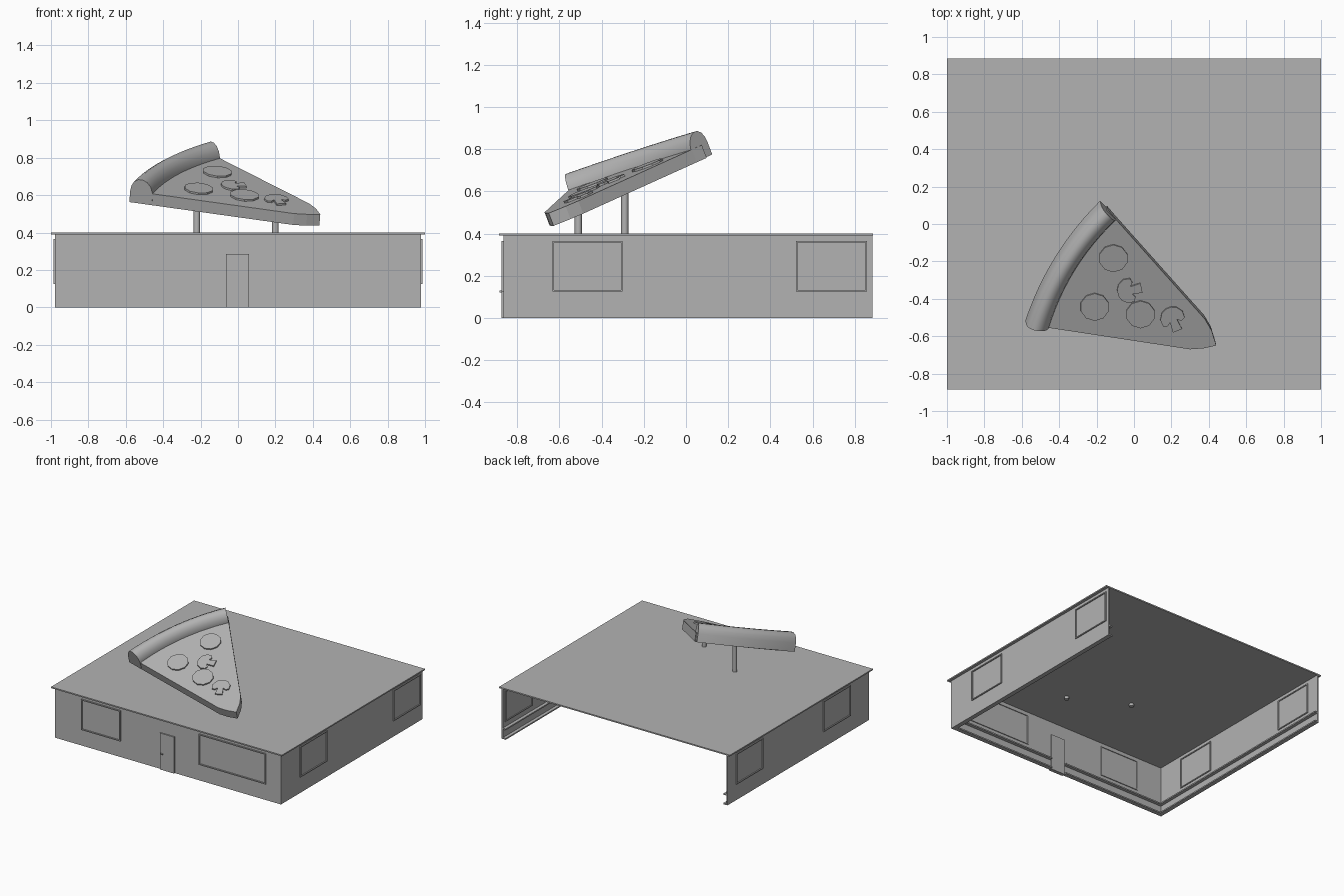
import bpy, bmesh, math
from mathutils import Vector

if "Cube" in bpy.data.objects:
    bpy.data.objects.remove(bpy.data.objects["Cube"])

# Tilted plane carrying the sign: z = A*x + B*y + C
A, B, C = -0.082, 0.379, 0.726
N = Vector((-A, -B, 1)).normalized()

grey = bpy.data.materials.new("mid_grey")
grey.diffuse_color = (0.45, 0.45, 0.45, 1)
grey.use_nodes = True
grey.node_tree.nodes["Principled BSDF"].inputs["Base Color"].default_value = grey.diffuse_color


def make(name, verts, faces, smooth=False):
    me = bpy.data.meshes.new(name)
    me.from_pydata([tuple(v) for v in verts], [], faces)
    bm = bmesh.new()
    bm.from_mesh(me)
    bmesh.ops.recalc_face_normals(bm, faces=bm.faces)
    bm.to_mesh(me)
    bm.free()
    me.materials.append(grey)
    ob = bpy.data.objects.new(name, me)
    bpy.context.collection.objects.link(ob)
    if smooth:
        bpy.ops.object.select_all(action='DESELECT')
        bpy.context.view_layer.objects.active = ob
        ob.select_set(True)
        bpy.ops.object.shade_smooth_by_angle(angle=math.radians(40))
    return ob


def box(name, x0, x1, y0, y1, z0, z1):
    v = [(x, y, z) for x in (x0, x1) for y in (y0, y1) for z in (z0, z1)]
    f = [(0, 1, 3, 2), (4, 6, 7, 5), (0, 4, 5, 1), (2, 3, 7, 6), (0, 2, 6, 4), (1, 5, 7, 3)]
    return make(name, v, f)


def slab(name, outline, height, thick):
    # flat plate lying on the tilted plane, top outline given in plan
    n = len(outline)
    top = [Vector((x, y, A * x + B * y + C + height / N.z)) for x, y in outline]
    v = top + [p - N * thick for p in top]
    f = [tuple(range(n)), tuple(range(2 * n - 1, n - 1, -1))]
    f += [(i, (i + 1) % n, n + (i + 1) % n, n + i) for i in range(n)]
    return make(name, v, f)


def window(name, axis, side, a, b, z0=0.125, z1=0.365):
    # thin frame bars around a pane that is flush with the wall
    w, e = 0.008, 0.008
    bars = [(a, b, z0, z0 + w), (a, b, z1 - w, z1),
            (a, a + w, z0 + w, z1 - w), (b - w, b, z0 + w, z1 - w)]
    outer = side + math.copysign(e, side)
    inner = side - math.copysign(0.016, side)
    lo, hi = sorted((outer, inner))
    for i, (p, q, r, s) in enumerate(bars):
        if axis == 'x':
            box(f"{name}_frame_{i}", lo, hi, p, q, r, s)
        else:
            box(f"{name}_frame_{i}", p, q, lo, hi, r, s)


# Roof and the three walls (open at the back)
box("roof", -1, 1, -0.885, 0.885, 0.39, 0.4)
T, WX, WY = 0.01, 0.978, -0.865
box("front_wall", -WX, WX, WY, WY + T, 0, 0.39)
for s, label in ((-1, "left"), (1, "right")):
    x0, x1 = sorted((s * WX, s * (WX - T)))
    box(label + "_wall", x0, x1, WY + T, 0.884, 0, 0.39)
    # inner ledges at skirting height and floor height
    x0, x1 = sorted((s * (WX - T), s * (WX - 0.035)))
    for z in (0.075, 0.0):
        box(label + "_ledge", x0, x1, WY + T, 0.884, z, z + 0.01)
    # front ledges stop at the door
    x0, x1 = sorted((s * 0.065, s * (WX - 0.035)))
    for z in (0.075, 0.0):
        box("front_ledge_" + label, x0, x1, WY + T, WY + 0.035, z, z + 0.01)

# Windows
window("front_window_left", 'y', WY, -0.748, -0.41)
window("front_window_right", 'y', WY, 0.27, 0.85)
window("right_window_front", 'x', WX, -0.633, -0.30)
window("right_window_back", 'x', WX, 0.52, 0.858)
window("left_window_front", 'x', -WX, -0.633, -0.30)
window("left_window_back", 'x', -WX, 0.45, 0.78)

# Door and handle
box("door", -0.065, 0.058, WY - 0.01, WY + 0.018, 0, 0.285)
box("door_handle", -0.055, -0.038, WY - 0.018, WY - 0.01, 0.122, 0.13)

# Sign poles, passing through the roof
for x, y in ((-0.22, -0.29), (0.2, -0.51)):
    top = A * x + B * y + C + 0.01
    bpy.ops.mesh.primitive_cylinder_add(vertices=16, radius=0.017, depth=top - 0.37,
                                        location=(x, y, (top + 0.37) / 2))
    bpy.context.object.name = "sign_pole"
    bpy.context.object.data.materials.append(grey)
    bpy.ops.object.shade_smooth_by_angle()


def bowed(p, q, t, bow=0.045):
    d = (Vector(q) - Vector(p))
    out = Vector((-d.y, d.x)).normalized()
    return Vector(p) + d * t + out * bow * 4 * t * (1 - t)


# Slice body: straight sides, rounded tip, bowed rear edge under the crust
rear = [tuple(bowed((-0.575, -0.537), (-0.14, 0.075), i / 8)) for i in range(9)]
slab("pizza_slice", rear + [(-0.10, 0.028), (0.38, -0.51), (0.415, -0.57), (0.44, -0.65),
                            (0.37, -0.665), (0.30, -0.67)], 0.05, 0.065)

# Crust: rounded section swept along the bowed rear edge
section = [(0, -0.012), (0, 0.05), (0.04, 0.082), (0.14, 0.105), (0.32, 0.12), (0.52, 0.121),
           (0.72, 0.11), (0.88, 0.088), (0.98, 0.058), (1, 0.03), (1, -0.012)]
steps, m = 12, len(section)
verts, faces = [], []
for i in range(steps + 1):
    t = i / steps
    o = bowed((-0.58, -0.52), (-0.18, 0.12), t)
    n = bowed((-0.46, -0.54), (-0.10, 0.04), t)
    for u, h in section:
        p = o.lerp(n, u)
        verts.append(Vector((p.x, p.y, A * p.x + B * p.y + C)) + N * h)
for i in range(steps):
    for j in range(m):
        k = (j + 1) % m
        faces.append((i * m + j, i * m + k, (i + 1) * m + k, (i + 1) * m + j))
faces += [tuple(range(m)), tuple(range(steps * m, steps * m + m))]
make("crust", verts, faces, smooth=True)

# Round toppings
for cx, cy in ((-0.11, -0.185), (-0.21, -0.445), (0.035, -0.485)):
    ring = [(cx + 0.078 * math.cos(a), cy + 0.073 * math.sin(a))
            for a in (math.tau * (i + 0.5) / 10 for i in range(10))]
    slab("round_topping", ring, 0.06, 0.014)

# Mushroom toppings: half outline mirrored, then turned
half = [(0.026, -0.068), (0.02, -0.012), (0.04, -0.026), (0.062, -0.018),
        (0.064, 0.018), (0.042, 0.05), (0.015, 0.062)]
shape = half + [(-x, y) for x, y in reversed(half)]
for cx, cy, deg in ((-0.026, -0.357, 102), (0.207, -0.508, 22)):
    c, s = math.cos(math.radians(deg)), math.sin(math.radians(deg))
    slab("mushroom_topping", [(cx + x * c - y * s, cy + x * s + y * c) for x, y in shape],
         0.06, 0.014)
